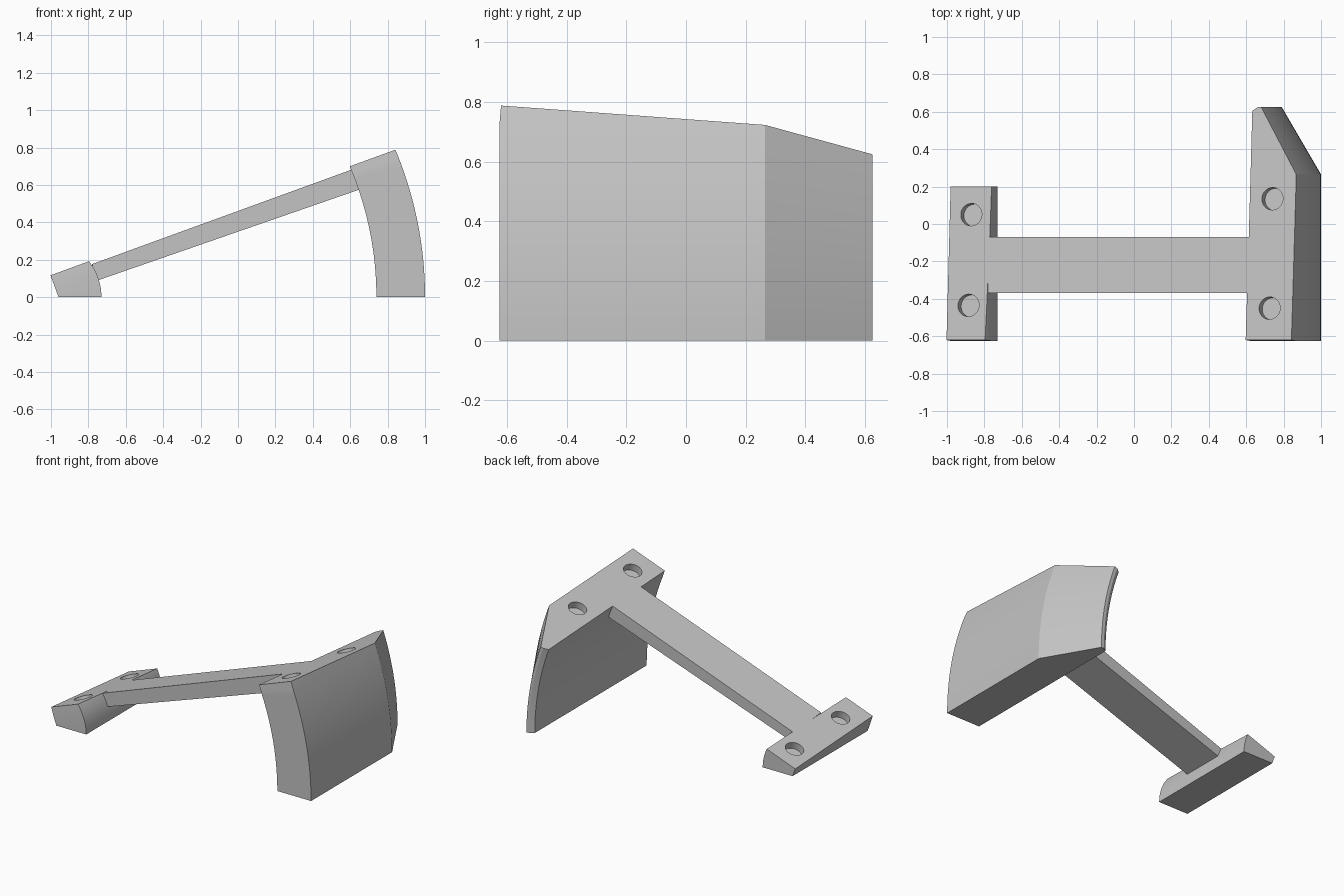
import bpy, bmesh, math
from mathutils import Vector

if "Cube" in bpy.data.objects:
    bpy.data.objects.remove(bpy.data.objects["Cube"], do_unlink=True)

# One plain grey for the whole bracket
grey = bpy.data.materials.new("plain_grey")
grey.use_nodes = True
grey.diffuse_color = (0.55, 0.55, 0.55, 1)
grey.node_tree.nodes["Principled BSDF"].inputs["Base Color"].default_value = grey.diffuse_color

# Shared sloping top plane, and the axis both curved walls turn about
CORNER = Vector((0.6, -0.62, 0.70))
SLOPE_X, SLOPE_Y = 0.364, -0.084
UP = Vector((-SLOPE_X, -SLOPE_Y, 1)).normalized()
FRONT = Vector((1, 0, SLOPE_X)).cross(UP)
AXIS_X = -1.04
FRONT_Y = -0.625


def top_z(x, y):
    return CORNER.z + SLOPE_X * (x - CORNER.x) + SLOPE_Y * (y - CORNER.y)


def loft(name, loops, cuts=()):
    """Join matching outlines into a closed solid, then trim it by planes."""
    bm = bmesh.new()
    rings = [[bm.verts.new(p) for p in loop] for loop in loops]
    for a, b in zip(rings, rings[1:]):
        for i in range(len(a)):
            j = (i + 1) % len(a)
            bm.faces.new((a[i], a[j], b[j], b[i]))
    bm.faces.new(rings[0][::-1])
    bm.faces.new(rings[-1])
    for normal in cuts:
        bmesh.ops.bisect_plane(bm, geom=bm.verts[:] + bm.edges[:] + bm.faces[:],
                               plane_co=CORNER, plane_no=normal, clear_outer=True)
        bmesh.ops.holes_fill(bm, edges=[e for e in bm.edges if e.is_boundary])
    bmesh.ops.recalc_face_normals(bm, faces=bm.faces[:])
    mesh = bpy.data.meshes.new(name)
    bm.to_mesh(mesh)
    bm.free()
    mesh.materials.append(grey)
    obj = bpy.data.objects.new(name, mesh)
    bpy.context.collection.objects.link(obj)
    return obj


def activate(obj):
    bpy.ops.object.select_all(action='DESELECT')
    obj.select_set(True)
    bpy.context.view_layer.objects.active = obj


def drill(obj, x, y, radius=0.06, depth=0.05):
    """Sink a round blind hole square to the sloping top."""
    bpy.ops.mesh.primitive_cylinder_add(
        vertices=40, radius=radius, depth=depth * 2,
        location=(x, y, top_z(x, y)), rotation=UP.to_track_quat('Z', 'Y').to_euler())
    cutter = bpy.context.object
    cutter.hide_render = True
    cutter.data.materials.append(grey)
    activate(obj)
    mod = obj.modifiers.new("hole", 'BOOLEAN')
    mod.operation = 'DIFFERENCE'
    mod.solver = 'EXACT'
    mod.object = cutter
    bpy.ops.object.modifier_apply(modifier=mod.name)
    bpy.data.objects.remove(cutter, do_unlink=True)


def smooth(obj):
    activate(obj)
    bpy.ops.object.shade_smooth_by_angle(angle=math.radians(28))


# Large curved block: radial section with a bevelled back, swept upward
section = [(1.78, FRONT_Y), (2.04, FRONT_Y), (2.04, 0.265),
           (1.83, 0.625), (1.81, 0.625), (1.78, 0.605)]
steps = 24
sweep = []
for s in range(steps + 1):
    a = math.radians(28) * s / steps
    sweep.append([(AXIS_X + r * math.cos(a), y, r * math.sin(a)) for r, y in section])
large_block = loft("large_curved_block", sweep, (UP, FRONT))

# Small foot block: straight outer side, rounded inner side
outline = [(-0.96, 0)]
for s in range(13):
    a = math.radians(50) * s / 12
    outline.append((AXIS_X + 0.31 * math.cos(a), 0.31 * math.sin(a)))
outline.append((-1.05, 0.247))
small_block = loft("small_foot_block",
                   [[(x, y, z) for x, z in outline] for y in (FRONT_Y, 0.2)],
                   (UP, FRONT))

# Screw holes
for x, y in ((0.74, 0.135), (0.725, -0.45)):
    drill(large_block, x, y)
for x, y in ((-0.87, 0.05), (-0.885, -0.435)):
    drill(small_block, x, y)


# Connecting bar, its top flush with both blocks
def bar_end(y):
    ends = [(x, y, top_z(x, y)) for x in (-0.78, 0.615)]
    under = [(x, y, 0.572 + 0.347 * (x - 0.64)) for x in (0.67, -0.765)]
    return ends + under


connecting_bar = loft("connecting_bar", [bar_end(-0.37), bar_end(-0.07)])

for part in (large_block, small_block):
    smooth(part)
